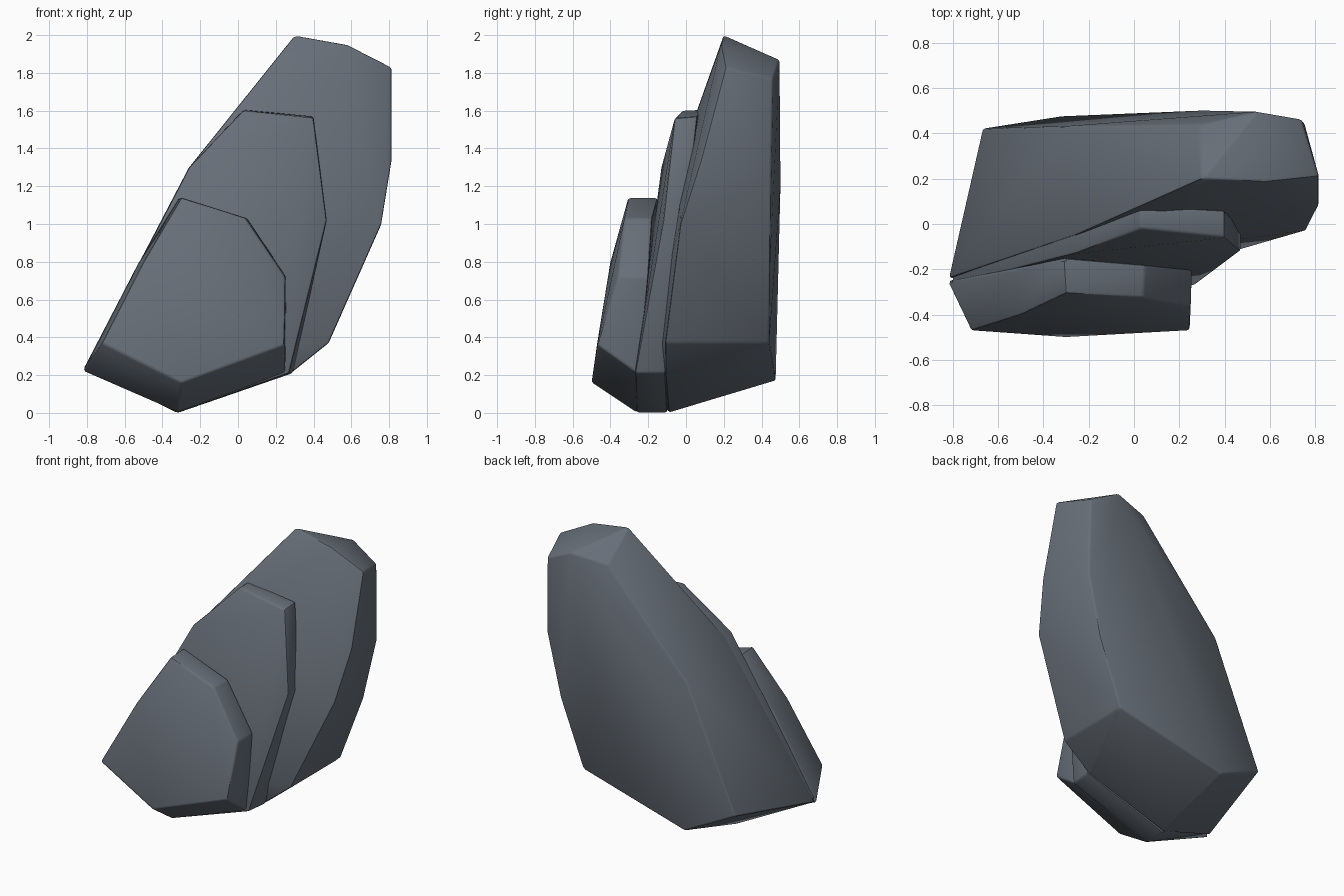
import bpy, bmesh, math

stone = bpy.data.materials.new("slate_grey")
stone.diffuse_color = (0.135, 0.157, 0.187, 1)


def slab(name, points):
    """Convex chiselled slab through the given corners, with softened edges."""
    bm = bmesh.new()
    for p in points:
        bm.verts.new(p)
    bmesh.ops.convex_hull(bm, input=bm.verts[:])
    loose = [v for v in bm.verts if not v.link_faces]
    bmesh.ops.delete(bm, geom=loose, context='VERTS')
    bmesh.ops.dissolve_limit(bm, angle_limit=math.radians(3),
                             verts=bm.verts[:], edges=bm.edges[:])
    bmesh.ops.recalc_face_normals(bm, faces=bm.faces[:])
    crisp = [e for e in bm.edges if e.calc_face_angle(0) > math.radians(20)]
    bmesh.ops.bevel(bm, geom=crisp, offset=0.012, offset_type='OFFSET',
                    segments=2, profile=0.5, affect='EDGES', clamp_overlap=True)
    me = bpy.data.meshes.new(name)
    bm.to_mesh(me)
    bm.free()
    me.materials.append(stone)
    ob = bpy.data.objects.new(name, me)
    bpy.context.collection.objects.link(ob)
    bpy.context.view_layer.objects.active = ob
    ob.select_set(True)
    bpy.ops.object.shade_smooth_by_angle(angle=math.radians(35))
    ob.select_set(False)
    return ob


# tall back slab
slab("back_slab", [
    (0.30, 0.20, 2.00), (0.58, 0.185, 1.95), (0.815, 0.21, 1.83),   # top
    (0.74, 0.46, 1.77), (0.54, 0.495, 1.87), (0.29, 0.44, 1.83),
    (0.815, 0.08, 1.34), (0.76, -0.03, 1.00), (0.48, -0.11, 0.37),  # right edge
    (0.75, 0.45, 1.25), (0.65, 0.445, 0.82), (0.48, 0.44, 0.37),
    (0.01, 0.06, 1.60), (-0.26, -0.05, 1.30), (-0.31, 0.43, 1.17),  # left edge
    (-0.82, -0.24, 0.23), (-0.67, 0.42, 0.34),
    (-0.32, -0.09, 0.00), (-0.32, 0.475, 0.17), (0.28, -0.11, 0.21),  # base
    (0.30, 0.50, 1.20)])

# middle slab
slab("middle_slab", [
    (0.03, 0.08, 1.605), (0.03, -0.02, 1.60), (0.40, 0.06, 1.57), (0.40, -0.06, 1.56),
    (0.47, -0.12, 1.02), (0.47, 0.00, 1.02), (0.27, -0.27, 0.21), (0.29, -0.11, 0.21),
    (-0.26, -0.13, 1.30), (-0.26, 0.05, 1.28),
    (-0.81, -0.27, 0.24), (-0.75, -0.05, 0.26),
    (-0.32, -0.26, 0.00), (-0.32, -0.10, 0.00)])

# low front slab
slab("front_slab", [
    (-0.72, -0.47, 0.37), (-0.30, -0.50, 0.16), (0.245, -0.47, 0.36),
    (0.25, -0.36, 0.72), (0.04, -0.325, 1.03), (-0.30, -0.305, 1.14),
    (-0.50, -0.40, 0.80),
    (-0.31, -0.15, 1.14), (0.05, -0.18, 1.03), (0.255, -0.20, 0.72),
    (0.25, -0.25, 0.205), (-0.32, -0.26, 0.00), (-0.825, -0.25, 0.22),
    (-0.53, -0.20, 0.79)])
